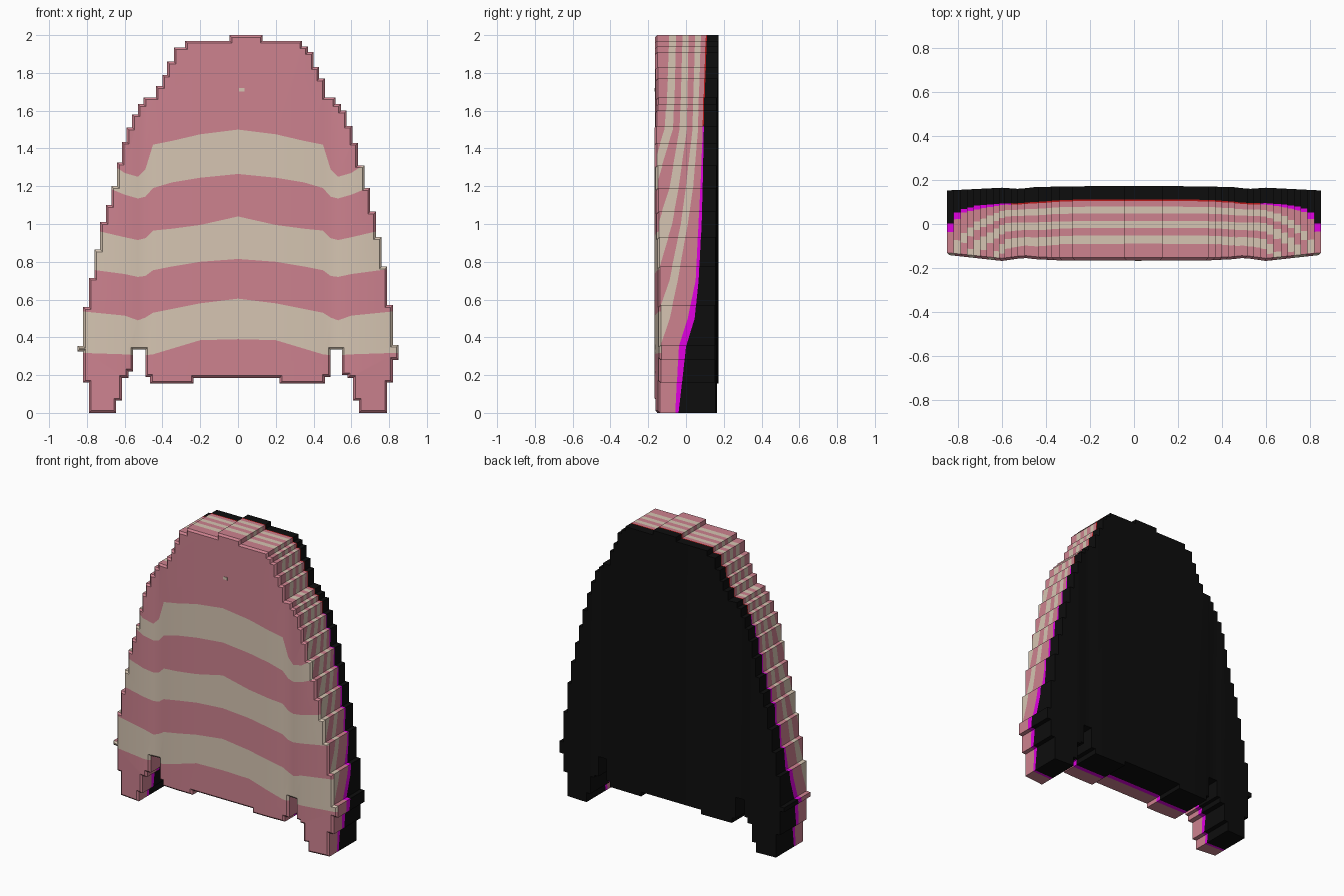
import bpy, bmesh

if "Cube" in bpy.data.objects:
    bpy.data.objects.remove(bpy.data.objects["Cube"])

# Stepped silhouette: (start x, height) of every column, left to right
TOP = [(-.85, .355), (-.82, .56), (-.79, .715), (-.76, .865), (-.73, 1.01), (-.70, 1.10),
       (-.67, 1.20), (-.64, 1.325), (-.615, 1.435), (-.59, 1.51), (-.56, 1.58), (-.53, 1.635),
       (-.50, 1.67), (-.435, 1.73), (-.40, 1.79), (-.375, 1.86), (-.34, 1.935), (-.28, 1.97),
       (-.045, 2.0), (.13, 1.97), (.34, 1.94), (.37, 1.91), (.40, 1.83), (.43, 1.77),
       (.46, 1.67), (.515, 1.635), (.545, 1.60), (.575, 1.52), (.605, 1.43), (.635, 1.31),
       (.67, 1.19), (.70, 1.065), (.73, .93), (.76, .775), (.79, .57), (.82, .36)]
BOTTOM = [(-.85, .325), (-.82, .16), (-.79, 0), (-.645, .065), (-.615, .185), (-.58, .22),
          (-.555, .335), (-.49, .19), (-.465, .155), (-.235, .185), (.22, .155), (.46, .19),
          (.49, .335), (.55, .20), (.58, .185), (.61, .065), (.64, 0), (.79, .16), (.82, .28)]
END, HALF, RIM = .85, .168, .012

# Stripe edges on the front: height against distance from the centre line
X = [0, .2, .35, .45, .49, .53, .6, .9]
FRONT = [[.39, .385, .34, .31, .305, .305, .31, .32],
         [.605, .58, .55, .53, .505, .49, .515, .545],
         [.815, .80, .775, .755, .725, .72, .735, .775],
         [1.04, .995, .975, .965, .925, .915, .93, 1.0],
         [1.265, 1.245, 1.22, 1.19, 1.145, 1.135, 1.155, 1.28],
         [1.5, 1.475, 1.44, 1.42, 1.29, 1.25, 1.27, 1.47]]
# Front and back depth against distance from the centre line
DEPTH_F = [.165, .165, .165, .16, .155, .158, .168, .135]
DEPTH_B = [.172, .172, .17, .168, .163, .16, .165, .15]
# Stripe edges on the rim walls: depth against height, front to back
Z = [0, .35, .5, .7, 1, 1.2, 1.5, 2.1]
SIDE = [[-.9, -.8, -.7, -.6, -.4, -.21, -.115, -.085],
        [-.9, -.7, -.6, -.5, -.25, -.165, -.07, -.05],
        [-.9, -.6, -.5, -.28, -.16, -.09, -.035, -.015],
        [-.8, -.5, -.3, -.18, -.08, -.04, .005, .015],
        [-.6, -.3, -.18, -.10, -.03, 0, .035, .05],
        [-.4, -.16, -.10, -.05, .01, .04, .065, .08],
        [-.065, -.045, .01, .055, .07, .08, .09, .105],
        [-.045, 0, .05, .072, .088, .092, .096, .112]]

PINK, CREAM, BLACK, MAGENTA, RED = range(5)
mats = []
for name, col in [("pink", (.61, .223, .275)), ("cream", (.67, .558, .445)),
                  ("black", (.004, .004, .004)), ("magenta", (.75, 0, .75)),
                  ("red", (.5, .01, .01))]:
    m = bpy.data.materials.new(name)
    m.diffuse_color = (*col, 1)
    m.use_nodes = True
    m.node_tree.nodes["Principled BSDF"].inputs["Base Color"].default_value = m.diffuse_color
    mats.append(m)


def lerp(keys, vals, t):
    for a, b, u, v in zip(keys, keys[1:], vals, vals[1:]):
        if t <= b:
            return u + (v - u) * (t - a) / (b - a)
    return vals[-1]


def is_wall(f):
    return abs(f.normal.y) < .3


def is_front(f):
    return f.normal.y < -.3


def cut(bm, faces, co, no):
    if faces:
        geom = set(faces)
        for f in faces:
            geom.update(f.edges)
            geom.update(f.verts)
        bmesh.ops.bisect_plane(bm, geom=list(geom), dist=1e-5, plane_co=co, plane_no=no)
        bm.normal_update()


def steps(cols):
    pts = []
    for i, (x, z) in enumerate(cols):
        pts += [(x, z), (cols[i + 1][0] if i + 1 < len(cols) else END, z)]
    return pts


# Slab with a chamfered front rim
outline = steps(BOTTOM) + steps(TOP)[::-1]
bm = bmesh.new()
fv = [bm.verts.new((x, RIM - HALF, z)) for x, z in outline]
bv = [bm.verts.new((x, HALF, z)) for x, z in outline]
front = bm.faces.new(fv)
bm.faces.new(bv[::-1])
for i in range(len(fv)):
    j = (i + 1) % len(fv)
    bm.faces.new((fv[j], fv[i], bv[i], bv[j]))
bm.normal_update()
bmesh.ops.inset_region(bm, faces=[front], thickness=RIM, use_boundary=True,
                       use_even_offset=True)
for v in front.verts:
    v.co.y = -HALF
bm.normal_update()

# Columns and height bands that carry the bends
for x in X[:-1]:
    for s in ((1, -1) if x else (1,)):
        cut(bm, bm.faces[:], (s * x, 0, 0), (1, 0, 0))
for z in Z[1:-1]:
    cut(bm, [f for f in bm.faces if is_wall(f)], (0, 0, z), (0, 0, 1))

# Stripe edges across the front
for row in FRONT:
    for a, b, u, v in zip(X, X[1:], row, row[1:]):
        for s in (1, -1):
            faces = [f for f in bm.faces if is_front(f)
                     and a <= s * f.calc_center_median().x < b]
            cut(bm, faces, (s * a, 0, u), (-(v - u) * s, 0, b - a))

# Stripe edges around the walls
for row in SIDE:
    for a, b, u, v in zip(Z, Z[1:], row, row[1:]):
        faces = [f for f in bm.faces if is_wall(f) and a <= f.calc_center_median().z < b]
        cut(bm, faces, (0, u, a), (0, b - a, -(v - u)))

# Colours by position
for f in bm.faces:
    c = f.calc_center_median()
    if is_front(f):
        f.material_index = sum(c.z > lerp(X, r, abs(c.x)) for r in FRONT) % 2
    elif is_wall(f):
        n = sum(c.y > lerp(Z, r, c.z) for r in SIDE)
        if n == 8:
            f.material_index = BLACK
        elif n == 7:
            f.material_index = MAGENTA if c.z < 1.55 else RED
        else:
            f.material_index = n % 2
    else:
        f.material_index = BLACK

# Gentle waviness of front and back
for v in bm.verts:
    d = DEPTH_F if v.co.y < 0 else DEPTH_B
    v.co.y *= lerp(X, d, abs(v.co.x)) / HALF

me = bpy.data.meshes.new("striped_slab")
bm.to_mesh(me)
bm.free()
slab = bpy.data.objects.new("striped_slab", me)
bpy.context.collection.objects.link(slab)
for m in mats:
    me.materials.append(m)
bpy.context.view_layer.objects.active = slab
slab.select_set(True)
bpy.ops.object.shade_smooth_by_angle(angle=.5)

# Small pale fleck near the top
bpy.ops.mesh.primitive_cube_add(size=1, location=(.02, -.165, 1.71))
fleck = bpy.context.object
fleck.name = "fleck"
fleck.scale = (.03, .006, .018)
fleck.data.materials.append(mats[CREAM])
